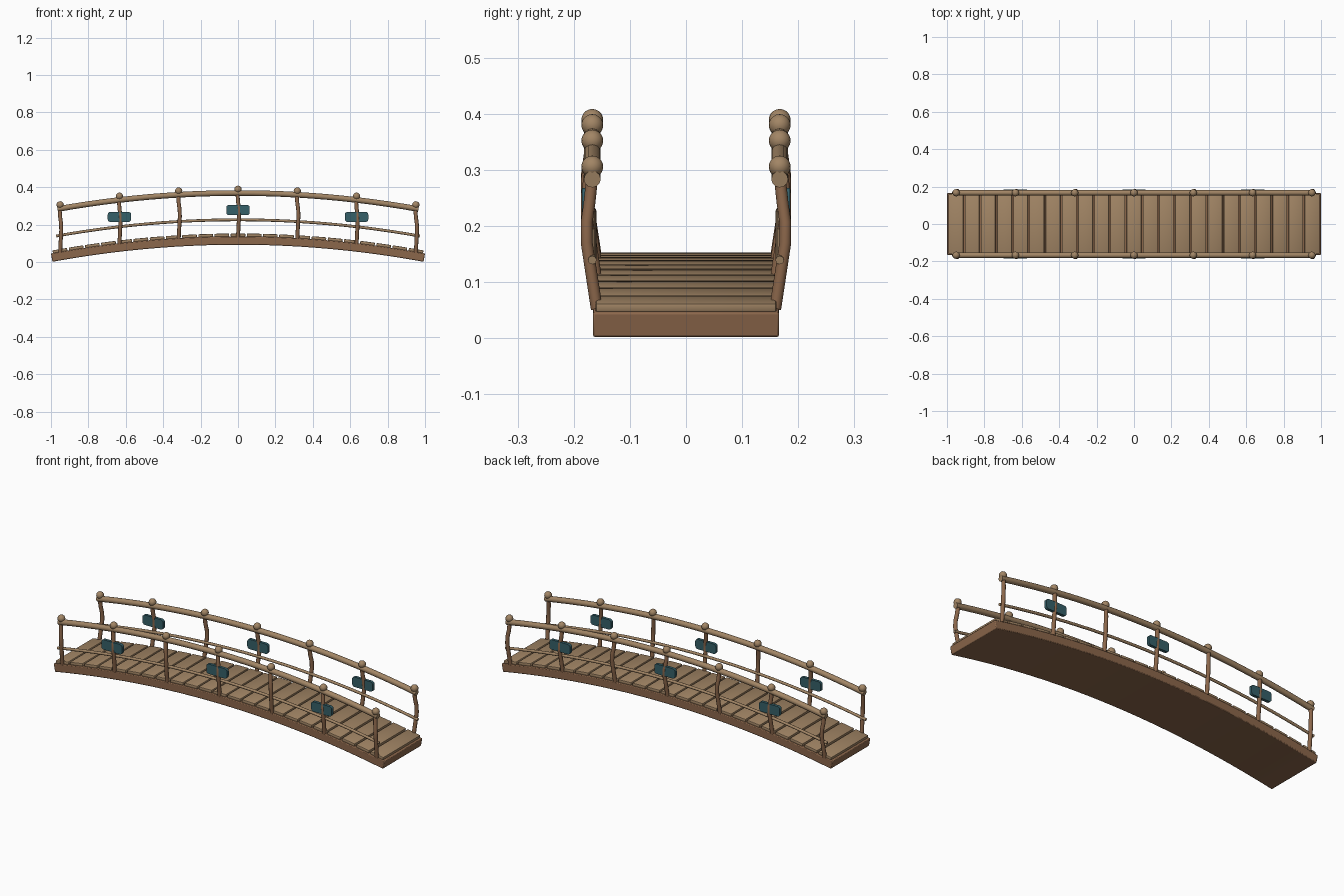
import bpy, bmesh, math
from mathutils import Matrix, Vector

if "Cube" in bpy.data.objects:
    bpy.data.objects.remove(bpy.data.objects["Cube"])


def material(name, rgb):
    m = bpy.data.materials.new(name)
    m.use_nodes = True
    m.diffuse_color = (*rgb, 1)
    m.node_tree.nodes["Principled BSDF"].inputs["Base Color"].default_value = (*rgb, 1)
    return m


TAN = material("tan wood", (0.36, 0.235, 0.13))
BROWN = material("brown wood", (0.26, 0.135, 0.07))
TEAL = material("teal paint", (0.035, 0.115, 0.14))
RISE = 0.092


def arch(x, crown):
    return crown - RISE * x * x


def tilt(x):
    return Matrix.Rotation(math.atan(2 * RISE * x), 4, "Y")


def finish(name, bm, mat, smooth=True):
    bmesh.ops.recalc_face_normals(bm, faces=bm.faces)
    mesh = bpy.data.meshes.new(name)
    bm.to_mesh(mesh)
    bm.free()
    mesh.materials.append(mat)
    obj = bpy.data.objects.new(name, mesh)
    bpy.context.collection.objects.link(obj)
    if smooth:
        bpy.ops.object.select_all(action="DESELECT")
        obj.select_set(True)
        bpy.context.view_layer.objects.active = obj
        bpy.ops.object.shade_smooth_by_angle(angle=math.radians(40))
    return obj


def block(name, size, place, mat, bevel, segments=1, upright=False):
    bm = bmesh.new()
    bmesh.ops.create_cube(bm, size=1)
    bmesh.ops.scale(bm, vec=size, verts=bm.verts)
    edges = [e for e in bm.edges if not upright
             or abs(e.verts[0].co.y - e.verts[1].co.y) > 1e-4]
    bmesh.ops.bevel(bm, geom=edges, offset=bevel, segments=segments,
                    profile=0.5, affect="EDGES")
    bm.transform(place)
    return finish(name, bm, mat)


def tube(name, points, radius, mat, sides=12):
    """Round bar swept through the points, capped at both ends."""
    bm = bmesh.new()
    rings = []
    for i, p in enumerate(points):
        along = (points[min(i + 1, len(points) - 1)] - points[max(i - 1, 0)]).normalized()
        side = along.cross(Vector((0, 1, 0))).normalized()
        up = side.cross(along)
        angles = [math.tau * k / sides for k in range(sides)]
        rings.append([bm.verts.new(p + radius * (side * math.cos(a) + up * math.sin(a)))
                      for a in angles])
    for a, b in zip(rings, rings[1:]):
        for k in range(sides):
            j = (k + 1) % sides
            bm.faces.new((a[k], a[j], b[j], b[k]))
    bm.faces.new(rings[0])
    bm.faces.new(rings[-1])
    return finish(name, bm, mat)


# Arched deck beam, one solid slab
bm = bmesh.new()
rows = []
for i in range(25):
    x = -0.996 + 1.992 * i / 24
    centre = Vector((x, 0, arch(x, 0.115)))
    normal = tilt(x) @ Vector((0, 0, 0.0225))
    rows.append([bm.verts.new(centre + s * normal + Vector((0, y, 0)))
                 for s, y in ((-1, -0.166), (-1, 0.166), (1, 0.166), (1, -0.166))])
for a, b in zip(rows, rows[1:]):
    for k in range(4):
        j = (k + 1) % 4
        bm.faces.new((a[k], a[j], b[j], b[k]))
bm.faces.new(rows[0])
bm.faces.new(rows[-1])
beam = finish("deck_beam", bm, BROWN)
soft = beam.modifiers.new("soft_edges", "BEVEL")
soft.width = 0.004
soft.segments = 2
soft.angle_limit = math.radians(40)

# Deck planks
COUNT = 23
PITCH = 1.99 / COUNT
for i in range(COUNT):
    x = (i - (COUNT - 1) / 2) * PITCH
    place = Matrix.Translation((x, 0, arch(x, 0.144))) @ tilt(x)
    block(f"plank_{i + 1}", (PITCH - 0.008, 0.322, 0.017), place, TAN, 0.004, 2)

# Railings, one on each side
for side, label in ((-1, "right"), (1, "left")):
    for name, crown, radius, reach in (("handrail", 0.369, 0.015, 0.965),
                                       ("lower_rail", 0.226, 0.0075, 0.972)):
        path = [Vector((x, side * 0.167, arch(x, crown)))
                for x in (reach * (i / 12 - 1) for i in range(25))]
        tube(f"{label}_{name}", path, radius, TAN)

    for n in range(-3, 4):
        x = n * 0.317
        foot, top = arch(x, 0.135), arch(x, 0.372)
        # Post bowed slightly outward
        path = []
        for t, dx, y in ((0, 0, 0.159), (0.25, 0.003, 0.168), (0.5, 0.006, 0.177),
                         (0.65, 0.005, 0.177), (0.8, 0, 0.172), (1, -0.003, 0.167)):
            path.append(Vector((x + dx, side * y, foot + t * (top - foot))))
        tube(f"{label}_post_{n + 4}", path, 0.0105, BROWN)

        # Round cap
        bm = bmesh.new()
        bmesh.ops.create_uvsphere(bm, u_segments=16, v_segments=10, radius=0.0195)
        bm.transform(Matrix.Translation((x, side * 0.167, arch(x, 0.389))))
        finish(f"{label}_cap_{n + 4}", bm, TAN)

        # Painted board on every other post
        if n % 2 == 0:
            place = Matrix.Translation((x, side * 0.177, arch(x, 0.278)))
            block(f"{label}_board_{n + 4}", (0.125, 0.016, 0.054), place, TEAL,
                  0.014, 3, upright=True)
